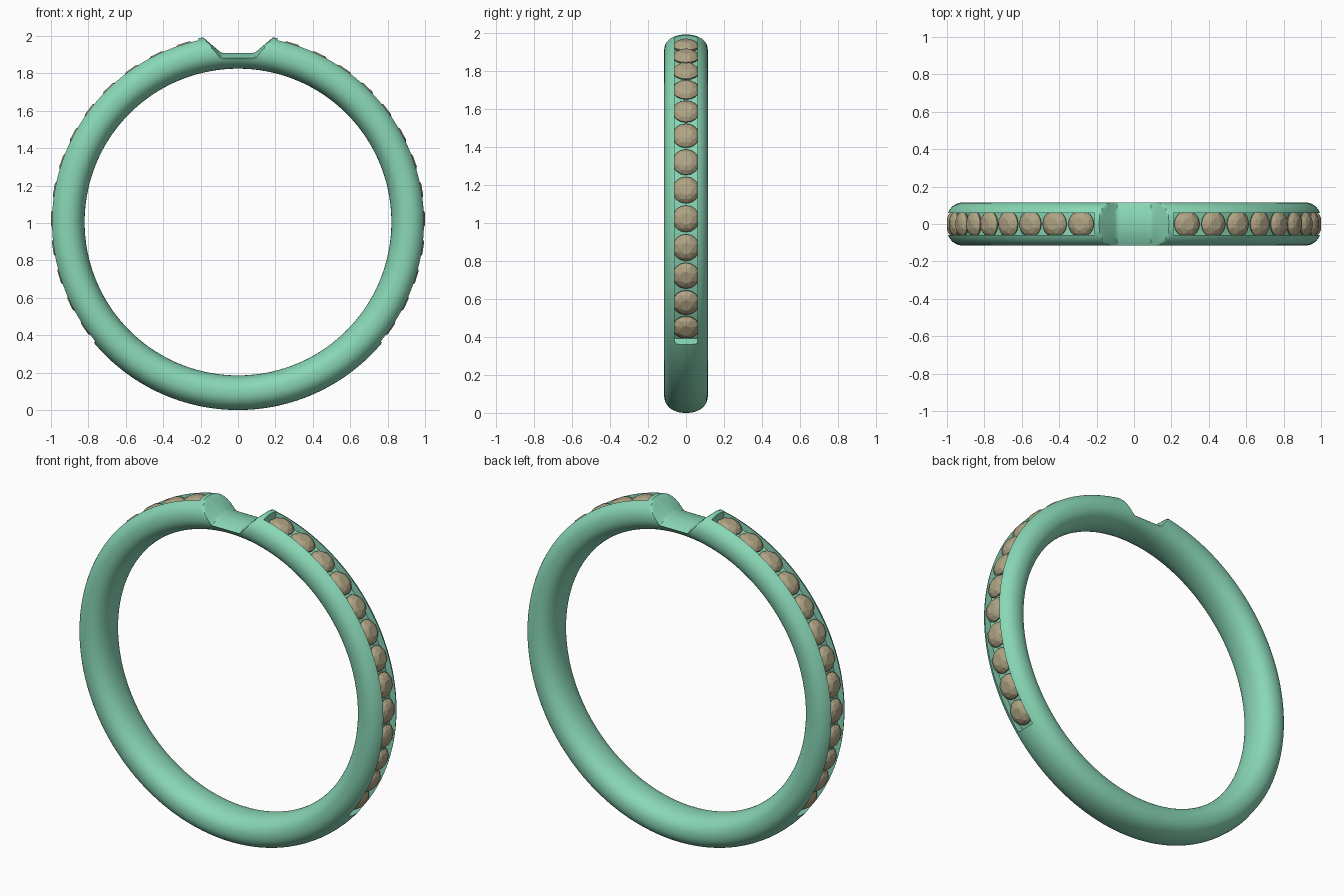
import bpy, bmesh, math
from mathutils import Matrix, Vector

if "Cube" in bpy.data.objects:
    bpy.data.objects.remove(bpy.data.objects["Cube"])

ZC = 1.005                     # ring centre height
R_MID, HALF_T, HALF_W = 0.9125, 0.0925, 0.115


def material(name, rgb):
    m = bpy.data.materials.new(name)
    m.diffuse_color = (*rgb, 1)
    m.use_nodes = True
    m.node_tree.nodes["Principled BSDF"].inputs["Base Color"].default_value = m.diffuse_color
    return m


def make_object(name, bm, mat=None):
    bmesh.ops.recalc_face_normals(bm, faces=bm.faces)
    me = bpy.data.meshes.new(name)
    bm.to_mesh(me)
    bm.free()
    ob = bpy.data.objects.new(name, me)
    bpy.context.collection.objects.link(ob)
    if mat:
        me.materials.append(mat)
    return ob


def sweep(bm, section, angles, closed):
    """Sweep (radius, y) points around the ring axis."""
    rings = [[bm.verts.new((r * math.cos(a), y, ZC + r * math.sin(a))) for r, y in section]
             for a in angles]
    n = len(section)
    for i in range(len(rings) - (0 if closed else 1)):
        p, q = rings[i], rings[(i + 1) % len(rings)]
        for j in range(n):
            k = (j + 1) % n
            bm.faces.new((p[j], p[k], q[k], q[j]))
    if not closed:
        bm.faces.new(rings[0])
        bm.faces.new(rings[-1])


def power(v, e):
    return math.copysign(abs(v) ** e, v)


green = material("band_green", (0.25, 0.68, 0.47))
tan = material("stone_tan", (0.43, 0.37, 0.23))

# Band: superellipse section swept in a full circle
section = []
for i in range(48):
    t = math.tau * i / 48
    section.append((R_MID + HALF_T * power(math.cos(t), 2 / 2.2),
                    HALF_W * power(math.sin(t), 2 / 2.2)))
bm = bmesh.new()
sweep(bm, section, [math.tau * i / 540 for i in range(540)], True)

# Saddle notch at the top, with a gently crowned floor
for v in bm.verts:
    if v.co.z > 1.8:
        x = abs(v.co.x)
        cut = 1.91 + 0.85 * max(0, x - 0.09) - 2.2 * v.co.y ** 2 * max(0, min(1, (0.2 - x) / 0.1))
        v.co.z = min(v.co.z, cut)
band = make_object("band", bm, green)

# Stone channels on both shoulders
bm = bmesh.new()
channel = [(0.955, -0.06), (0.955, 0.06), (1.05, 0.06), (1.05, -0.06)]
start, end = math.radians(-40), math.radians(77.8)
arc = [start + (end - start) * i / 90 for i in range(91)]
sweep(bm, channel, arc, False)
sweep(bm, channel, [math.pi - a for a in arc], False)
cutter = make_object("channel_cutter", bm)
cutter.hide_render = True
cutter.hide_viewport = False
mod = band.modifiers.new("channels", 'BOOLEAN')
mod.operation = 'DIFFERENCE'
mod.solver = 'EXACT'
mod.object = cutter
bpy.context.view_layer.objects.active = band
band.select_set(True)
bpy.ops.object.modifier_apply(modifier=mod.name)
bpy.data.objects.remove(cutter)
bpy.ops.object.shade_smooth_by_angle(angle=math.radians(32))


# Brilliant-cut stone: table, crown facets, girdle, pavilion
def stone_mesh():
    bm = bmesh.new()
    for count, r, z, off in ((8, 0.032, 0.034, 0), (8, 0.056, 0.023, 0.5),
                             (16, 0.071, 0.004, 0), (16, 0.071, -0.002, 0)):
        for i in range(count):
            a = math.tau * (i + off) / count
            bm.verts.new((r * math.cos(a), r * math.sin(a), z))
    bm.verts.new((0, 0, -0.055))
    bmesh.ops.convex_hull(bm, input=list(bm.verts))
    bmesh.ops.dissolve_limit(bm, angle_limit=0.02, verts=bm.verts, edges=bm.edges)
    me = bpy.data.meshes.new("stone")
    bm.to_mesh(me)
    bm.free()
    me.materials.append(tan)
    return me


# Thirteen stones along each shoulder
gem = stone_mesh()
for side, label in ((1, "right"), (-1, "left")):
    for i in range(13):
        a = math.radians(73 - 9 * i)
        d = Vector((side * math.cos(a), 0, math.sin(a)))
        ob = bpy.data.objects.new(f"stone_{label}_{i + 1}", gem)
        bpy.context.collection.objects.link(ob)
        ob.matrix_world = (Matrix.Translation(Vector((0, 0, ZC)) + d * 0.966)
                           @ d.to_track_quat('Z', 'Y').to_matrix().to_4x4())
